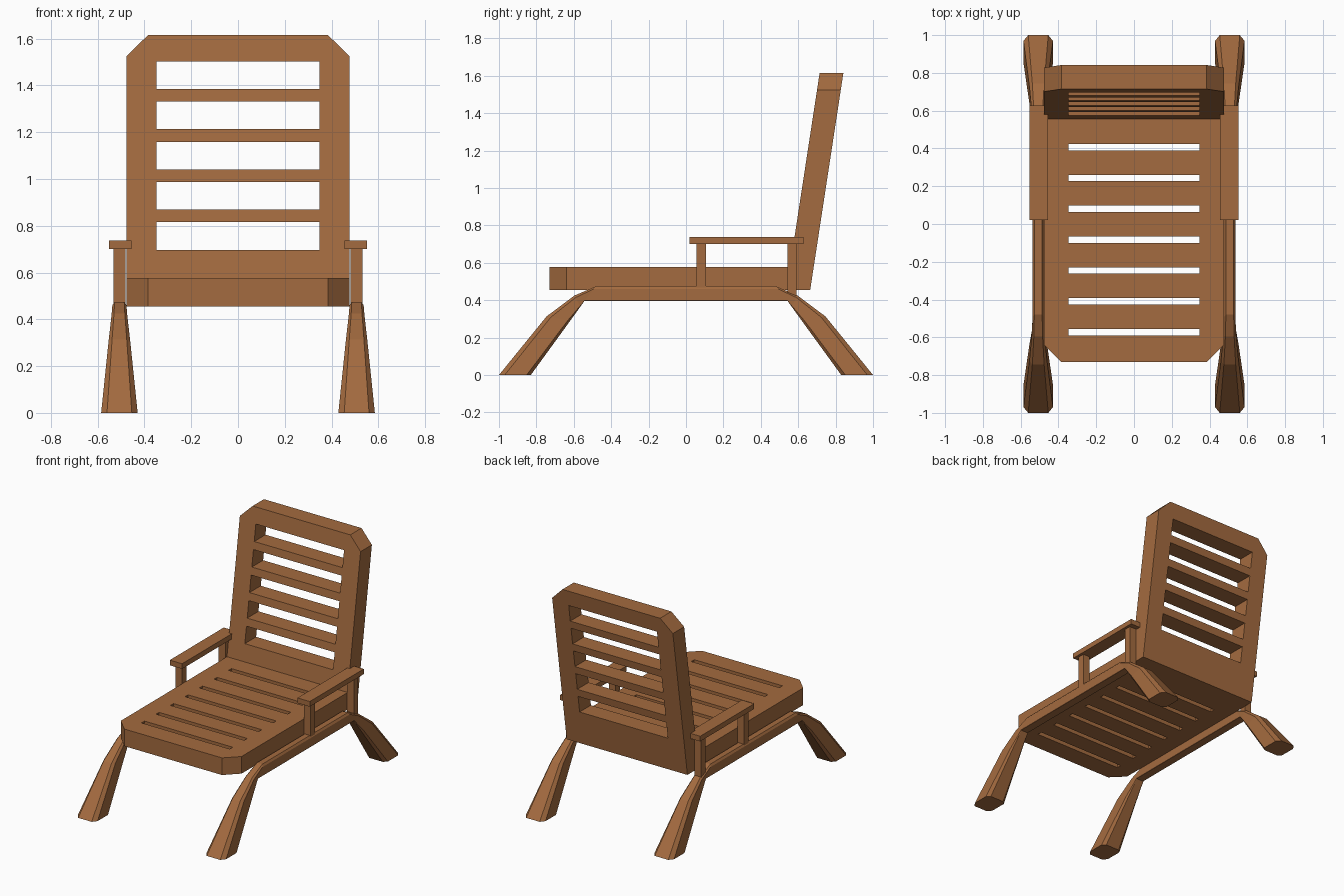
import bpy
import bmesh

if "Cube" in bpy.data.objects:
    bpy.data.objects.remove(bpy.data.objects["Cube"], do_unlink=True)

COLOUR = (0.37, 0.147, 0.05, 1)
wood = bpy.data.materials.new("warm_wood")
wood.use_nodes = True
wood.diffuse_color = COLOUR
wood.node_tree.nodes["Principled BSDF"].inputs["Base Color"].default_value = COLOUR


def finish(bm, name):
    """Turn a bmesh into a flat-shaded wooden object."""
    bmesh.ops.recalc_face_normals(bm, faces=bm.faces[:])
    mesh = bpy.data.meshes.new(name)
    bm.to_mesh(mesh)
    bm.free()
    mesh.materials.append(wood)
    obj = bpy.data.objects.new(name, mesh)
    bpy.context.scene.collection.objects.link(obj)
    return obj


def loft(bm, rings):
    """Skin closed rings of points and cap both ends."""
    rings = [[bm.verts.new(p) for p in ring] for ring in rings]
    n = len(rings[0])
    for a, b in zip(rings, rings[1:]):
        for i in range(n):
            j = (i + 1) % n
            bm.faces.new((a[i], a[j], b[j], b[i]))
    bm.faces.new(rings[0])
    bm.faces.new(rings[-1])


def slotted_panel(name, outline, slots, slot_half, place):
    """Panel from an outline, with slots; place(x, b, t) maps it into space."""
    bm = bmesh.new()
    loft(bm, [[place(x, b, t) for x, b in outline] for t in (0, 1)])
    panel = finish(bm, name)
    bm = bmesh.new()
    for lo, hi in slots:
        box = [(-slot_half, lo), (slot_half, lo), (slot_half, hi), (-slot_half, hi)]
        loft(bm, [[place(x, b, t) for x, b in box] for t in (-0.5, 1.5)])
    cutter = finish(bm, name + "_cutter")
    cutter.hide_render = True
    cut = panel.modifiers.new("slots", 'BOOLEAN')
    cut.operation = 'DIFFERENCE'
    cut.solver = 'EXACT'
    cut.object = cutter
    bpy.context.view_layer.objects.active = panel
    bpy.ops.object.modifier_apply(modifier=cut.name)
    bpy.data.objects.remove(cutter, do_unlink=True)


def box(name, x, y, z):
    bm = bmesh.new()
    loft(bm, [[(x[0], y[0], h), (x[1], y[0], h), (x[1], y[1], h), (x[0], y[1], h)]
              for h in z])
    finish(bm, name)


HALF = 0.476      # half width of seat and backrest
CORNER = 0.385    # half width left between the cut corners
SLOT = 0.348
BASE = 0.455      # underside of seat and backrest

# Seat: flat slatted panel with cut front corners
slotted_panel(
    "seat",
    [(-HALF, 0.56), (-HALF, -0.64), (-CORNER, -0.73),
     (CORNER, -0.73), (HALF, -0.64), (HALF, 0.56)],
    [(0.39 - 0.1633 * i, 0.424 - 0.1633 * i) for i in range(7)], SLOT,
    lambda x, b, t: (x, b, BASE + 0.122 * t))

# Backrest: leaning slatted panel with cut top corners
slotted_panel(
    "backrest",
    [(-HALF, BASE), (HALF, BASE), (HALF, 1.525),
     (CORNER, 1.615), (-CORNER, 1.615), (-HALF, 1.525)],
    [(0.697 + 0.172 * i, 0.815 + 0.172 * i) for i in range(5)], SLOT,
    lambda x, b, t: (x, 0.537 + 0.153 * (b - BASE) + 0.127 * t, b))

# Leg rail stations: outer y, z; inner y, z; half width; lower chamfer share
STATIONS = [
    (-1.0, 0.0, -0.83, 0.0, 0.078, 0.13),
    (-0.745, 0.314, -0.62, 0.289, 0.046, 0.1),
    (-0.596, 0.425, -0.565, 0.365, 0.034, 0.06),
    (-0.48, 0.475, -0.543, 0.397, 0.030, 0.02),
]


def leg_ring(cx, station, flip):
    """Eight-sided section between the outer and inner leg lines."""
    oy, oz, iy, iz, w, low = station
    inset = w * 0.68
    bottom = w * (1 - 2.4 * low)
    half = [(inset, 0), (w, 0.18), (w, 1 - low), (bottom, 1)]
    section = half + [(-x, u) for x, u in reversed(half)]
    return [(cx + x, flip * (oy + (iy - oy) * u), oz + (iz - oz) * u)
            for x, u in section]


for side, s in (("left", 1), ("right", -1)):
    # Side rail bending down into a front and a rear leg
    bm = bmesh.new()
    rings = [leg_ring(s * 0.507, st, 1) for st in STATIONS]
    rings += [leg_ring(s * 0.507, st, -1) for st in reversed(STATIONS)]
    loft(bm, rings)
    finish(bm, side + "_leg_rail")

    # Armrest on two posts
    post_x = sorted((s * 0.48, s * 0.533))
    box(side + "_armrest", sorted((s * 0.455, s * 0.552)), (0.02, 0.628), (0.7, 0.737))
    box(side + "_front_post", post_x, (0.056, 0.106), (0.46, 0.7))
    box(side + "_rear_post", post_x, (0.543, 0.592), (0.42, 0.7))
